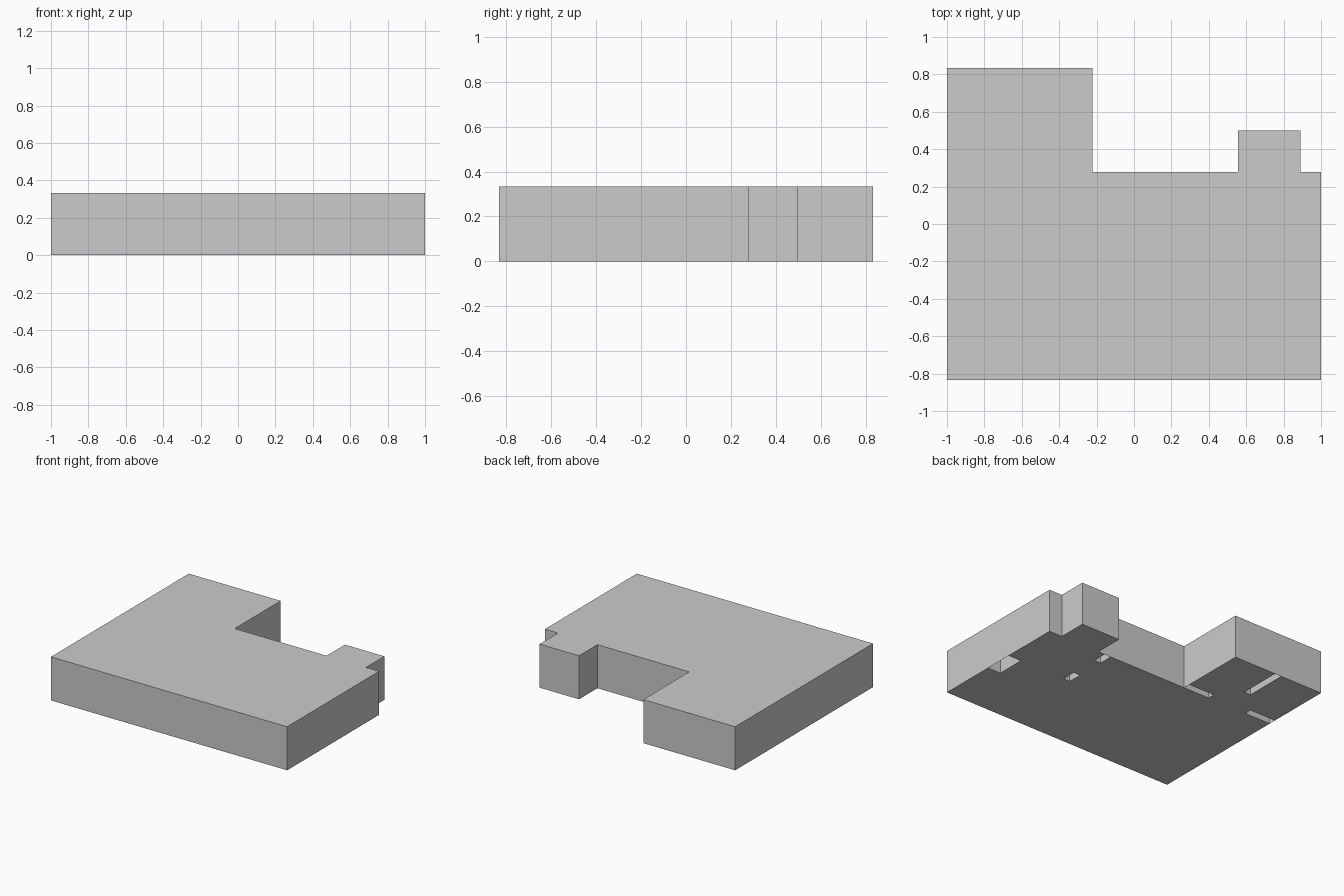
import bpy, bmesh, math

if "Cube" in bpy.data.objects:
    bpy.data.objects.remove(bpy.data.objects["Cube"])

U = 1 / 18          # plan module
H = 6 * U           # room height

# Plan rectangles in modules: x0, y0, x1, y1
ROOMS = [(-18, -15, 18, 5), (-18, 5, -4, 15), (10, 5, 16, 9)]
# Hollow partition walls, open underneath
PARTITIONS = [
    (16, -7, 18, -3),          # pier on the right side
    (8, -3, 9, -1), (8, 3, 9, 5),       # middle doorway
    (-8, 5, -4, 6), (-18, 5, -14, 6),   # wing doorway
    (-11.5, 9, -10.5, 15),     # wing divider
]

xs = sorted({r[i] for r in ROOMS + PARTITIONS for i in (0, 2)})
ys = sorted({r[i] for r in ROOMS + PARTITIONS for i in (1, 3)})


def inside(rects, x, y):
    return any(a < x < c and b < y < d for a, b, c, d in rects)


def kind(i, j):
    """0 outside, 1 hollow partition, 2 room"""
    if not (0 <= i < len(xs) - 1 and 0 <= j < len(ys) - 1):
        return 0
    x, y = (xs[i] + xs[i + 1]) / 2, (ys[j] + ys[j + 1]) / 2
    if not inside(ROOMS, x, y):
        return 0
    return 1 if inside(PARTITIONS, x, y) else 2


def make_part(name, quads):
    bm = bmesh.new()
    for q in quads:
        bm.faces.new([bm.verts.new(p) for p in q])
    bmesh.ops.remove_doubles(bm, verts=bm.verts[:], dist=1e-5)
    bmesh.ops.dissolve_limit(bm, angle_limit=math.radians(1),
                             verts=bm.verts[:], edges=bm.edges[:])
    mesh = bpy.data.meshes.new(name)
    bm.to_mesh(mesh)
    bm.free()
    bpy.context.collection.objects.link(bpy.data.objects.new(name, mesh))


floor, ceiling, walls = [], [], []
for i in range(len(xs) - 1):
    for j in range(len(ys) - 1):
        k = kind(i, j)
        if k == 0:
            continue
        x0, x1, y0, y1 = (v * U for v in (xs[i], xs[i + 1], ys[j], ys[j + 1]))
        ring = [(x0, y0), (x1, y0), (x1, y1), (x0, y1)]
        ceiling.append([(x, y, H) for x, y in ring])
        if k == 2:
            floor.append([(x, y, 0) for x, y in reversed(ring)])
        # Upright walls wherever the neighbouring cell is of a lower kind
        for n, (di, dj) in enumerate([(0, -1), (1, 0), (0, 1), (-1, 0)]):
            if kind(i + di, j + dj) < k:
                a, b = ring[n], ring[(n + 1) % 4]
                walls.append([(*a, 0), (*b, 0), (*b, H), (*a, H)])

make_part("floor", floor)
make_part("ceiling", ceiling)
make_part("walls", walls)
